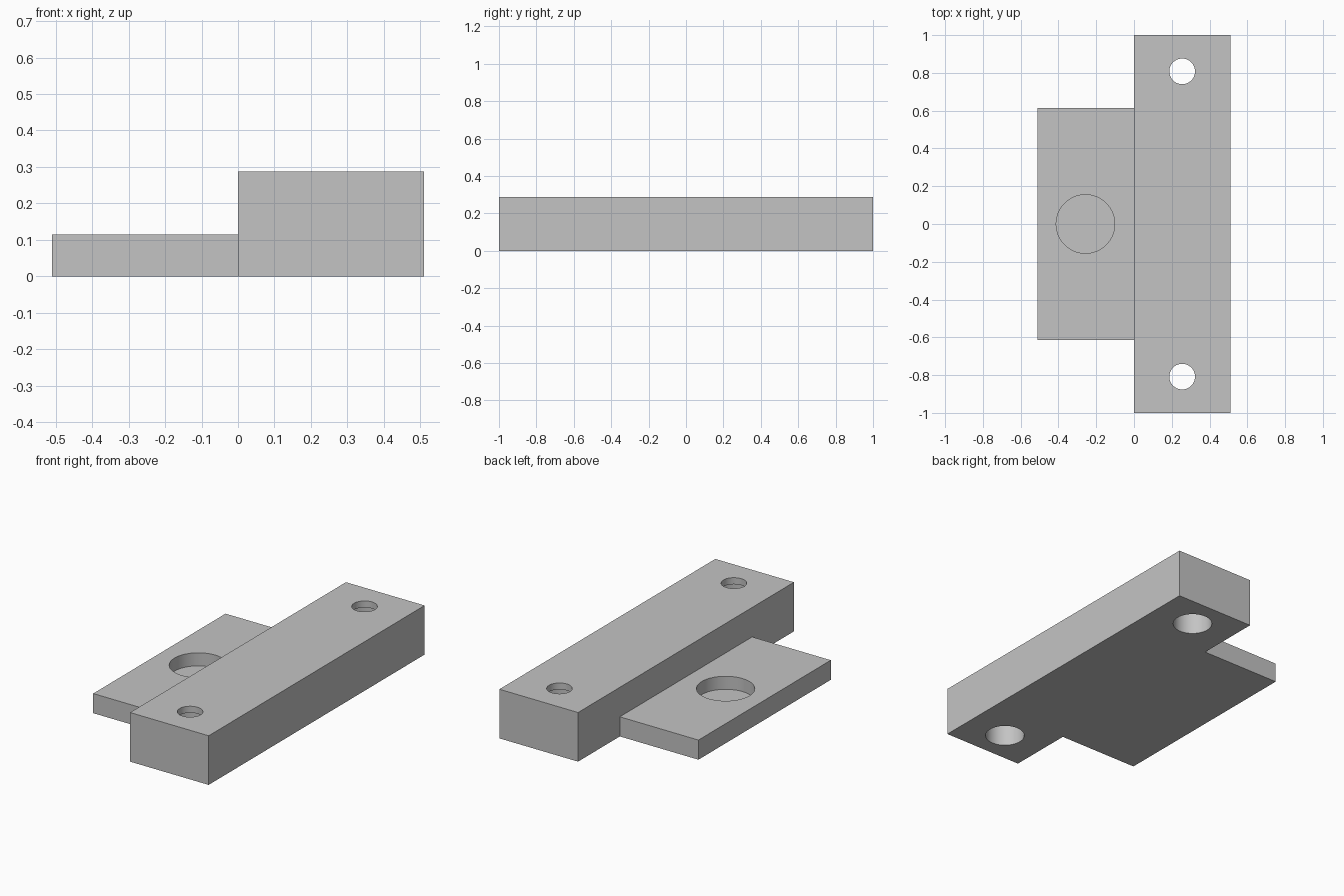
import bpy
import math

if "Cube" in bpy.data.objects:
    bpy.data.objects.remove(bpy.data.objects["Cube"], do_unlink=True)

grey = bpy.data.materials.new("light grey")
grey.use_nodes = True
colour = (0.55, 0.55, 0.55, 1)
grey.diffuse_color = colour
grey.node_tree.nodes["Principled BSDF"].inputs["Base Color"].default_value = colour

WIDTH, LENGTH = 0.51, 1.0
BLOCK_H, PLATE_H, SKIN = 0.288, 0.115, 0.0385


def box(name, x0, x1, half_y, height):
    bpy.ops.mesh.primitive_cube_add(size=1, location=((x0 + x1) / 2, 0, height / 2))
    ob = bpy.context.object
    ob.name = name
    ob.scale = (x1 - x0, 2 * half_y, height)
    bpy.ops.object.transform_apply(location=True, rotation=False, scale=True)
    ob.data.materials.append(grey)
    return ob


def cylinder(x, y, radius, z0, z1):
    bpy.ops.mesh.primitive_cylinder_add(vertices=64, radius=radius, depth=z1 - z0,
                                        location=(x, y, (z0 + z1) / 2))
    ob = bpy.context.object
    ob.data.materials.append(grey)
    return ob


def combine(target, tool, operation):
    mod = target.modifiers.new(operation.lower(), "BOOLEAN")
    mod.operation = operation
    mod.solver = "EXACT"
    mod.object = tool
    bpy.context.view_layer.objects.active = target
    bpy.ops.object.modifier_apply(modifier=mod.name)
    bpy.data.objects.remove(tool, do_unlink=True)


# Tall mounting block joined to the thin side plate
bracket = box("mounting_bracket", 0, WIDTH, LENGTH, BLOCK_H)
plate = box("side_plate", -WIDTH, WIDTH / 2, 0.613, PLATE_H)
combine(bracket, plate, "UNION")

# Screw holes, widened from below up to a thin top skin
for y in (-0.808, 0.808):
    combine(bracket, cylinder(0.255, y, 0.068, -0.1, 0.4), "DIFFERENCE")
    combine(bracket, cylinder(0.255, y, 0.107, -0.1, BLOCK_H - SKIN), "DIFFERENCE")

# Round blind pocket in the plate
combine(bracket, cylinder(-0.257, 0, 0.155, SKIN, 0.3), "DIFFERENCE")

# Smooth hole walls with sharp rims
bpy.ops.object.select_all(action="DESELECT")
bracket.select_set(True)
bpy.context.view_layer.objects.active = bracket
bpy.ops.object.shade_smooth_by_angle(angle=math.radians(30))
